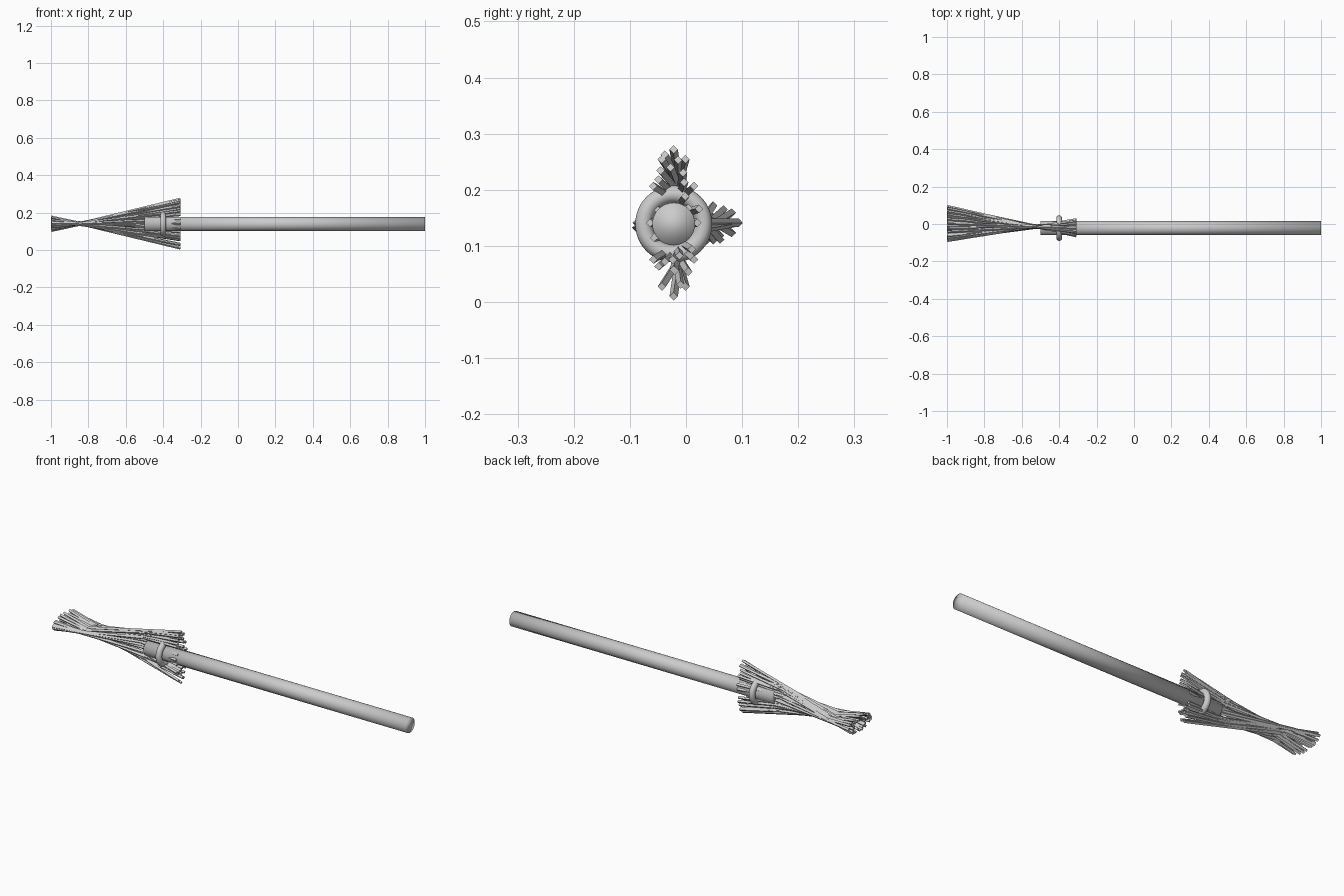
import bpy, math, random
from mathutils import Vector

if "Cube" in bpy.data.objects:
    bpy.data.objects.remove(bpy.data.objects["Cube"])

random.seed(4)
grey = bpy.data.materials.new("plain_grey")
grey.diffuse_color = (0.6, 0.6, 0.6, 1)
grey.use_nodes = True
grey.node_tree.nodes["Principled BSDF"].inputs["Base Color"].default_value = grey.diffuse_color

CY, CZ = -0.022, 0.139      # axis of the handle


def finish(name, smooth):
    ob = bpy.context.object
    ob.name = name
    ob.data.materials.append(grey)
    if smooth:
        bpy.ops.object.shade_smooth()
    return ob


# Long handle with flat ends
bpy.ops.mesh.primitive_cylinder_add(vertices=32, radius=0.038, depth=1.5,
                                    location=(0.25, CY, CZ), rotation=(0, math.pi / 2, 0))
finish("handle", True)

# Binding ring around the bristles
bpy.ops.mesh.primitive_torus_add(major_radius=0.053, minor_radius=0.0155,
                                 major_segments=48, minor_segments=12,
                                 location=(-0.4, CY, CZ), rotation=(0, math.pi / 2, 0))
finish("binding_ring", True)


# Straight twigs: wide in y at the tip, wide in z beside the ring
def bristle(i, angle, r, jitter):
    c, s = math.cos(angle), math.sin(angle)
    j = [random.uniform(-jitter, jitter) for _ in range(4)]
    tip = Vector((-0.998, 0.003 + 0.091 * r * c + j[0], 0.141 - 0.036 * r * s + j[1]))
    top = Vector((-0.308, CY - 0.042 * r * c + j[2], 0.141 + 0.131 * r * s + j[3]))
    d = top - tip
    bpy.ops.mesh.primitive_cylinder_add(vertices=4, radius=0.0075, depth=d.length,
                                        location=(tip + top) / 2,
                                        rotation=d.to_track_quat('Z', 'Y').to_euler())
    finish(f"bristle_{i}", False)


COUNT = 36
for i in range(COUNT):
    full = i % 3 == 0
    bristle(i, math.tau * i / COUNT, 1.0 if full else random.uniform(0.5, 0.98),
            0 if full else 0.006)
